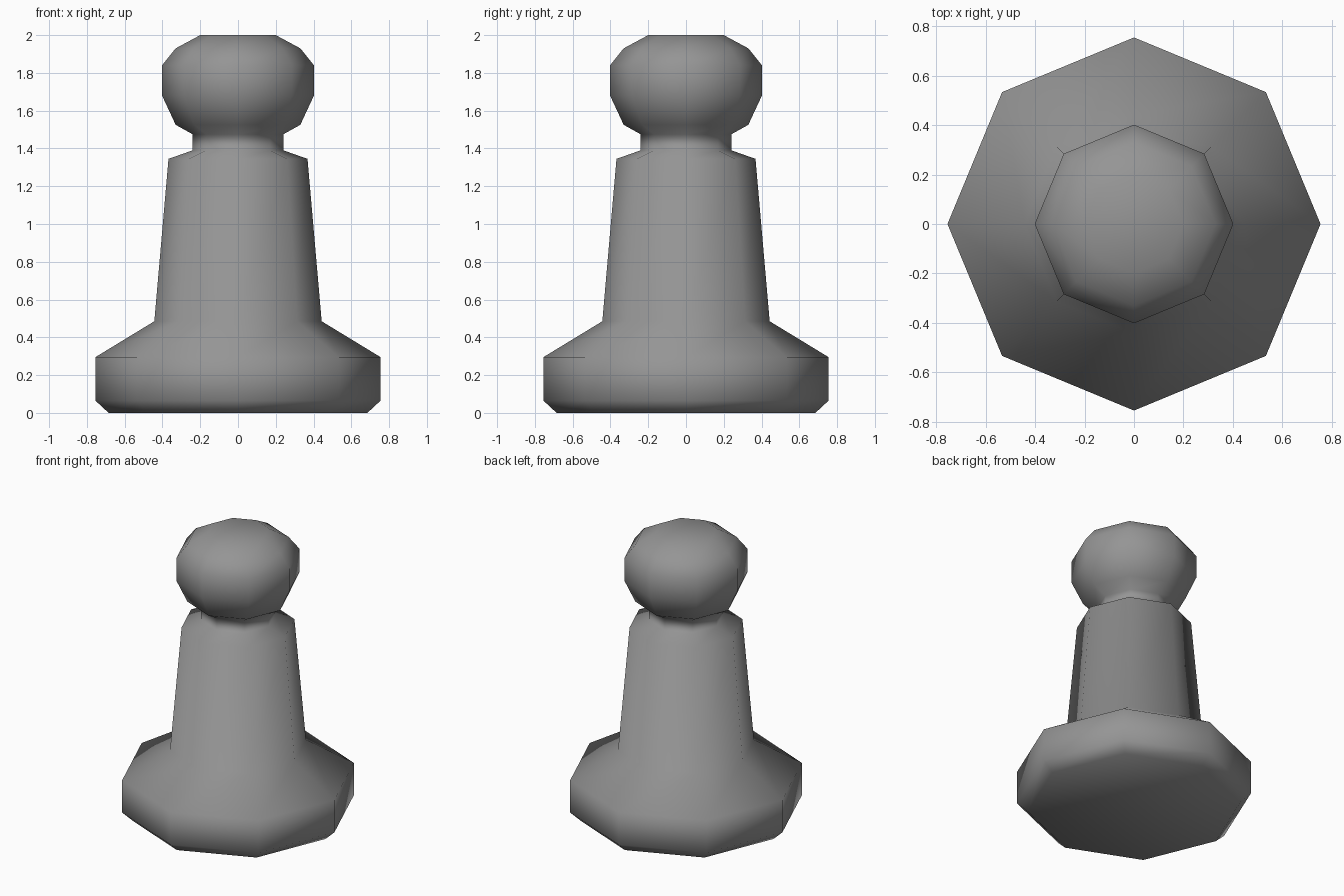
import bpy, bmesh
from math import cos, sin, tau

if "Cube" in bpy.data.objects:
    bpy.data.objects.remove(bpy.data.objects["Cube"])

SIDES = 8

# Half profile (radius, height), from foot to crown
foot = [(0.685, 0.0), (0.755, 0.065), (0.755, 0.295)]
column = [(0.443, 0.485), (0.368, 1.345)]
neck = [(0.24, 1.39), (0.24, 1.475)]
head = [(0.33, 1.525), (0.402, 1.68), (0.402, 1.84), (0.33, 1.93), (0.20, 2.0)]


def lathe(name, profile, material):
    bm = bmesh.new()
    rings = [[bm.verts.new((r * cos(tau * i / SIDES), r * sin(tau * i / SIDES), z))
              for i in range(SIDES)] for r, z in profile]
    for low, high in zip(rings, rings[1:]):
        for i in range(SIDES):
            j = (i + 1) % SIDES
            bm.faces.new((low[i], low[j], high[j], high[i]))
    # Closed underside and top
    bm.faces.new(rings[0][::-1])
    bm.faces.new(rings[-1])
    for f in bm.faces:
        f.smooth = True
    mesh = bpy.data.meshes.new(name)
    bm.to_mesh(mesh)
    bm.free()
    mesh.materials.append(material)
    obj = bpy.data.objects.new(name, mesh)
    bpy.context.collection.objects.link(obj)
    return obj


# Dark grey finish
dark = bpy.data.materials.new("dark_grey")
dark.diffuse_color = (0.3, 0.3, 0.3, 1)
dark.use_nodes = True
dark.node_tree.nodes["Principled BSDF"].inputs["Base Color"].default_value = dark.diffuse_color

# One continuous turned piece, smooth-shaded throughout
lathe("turned_pawn", foot + column + neck + head, dark)
